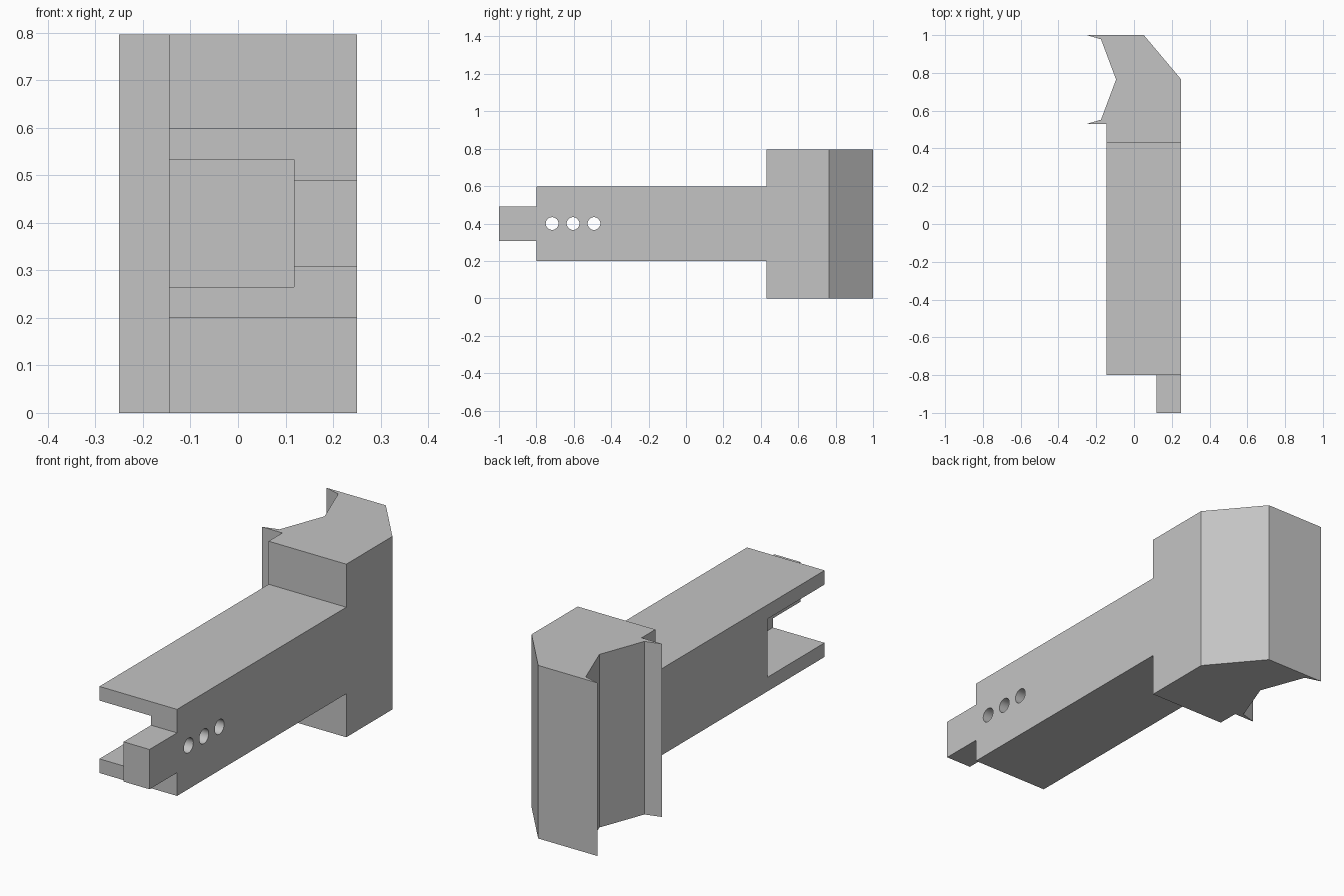
import bpy
import bmesh
import math

cube = bpy.data.objects.get("Cube")
if cube:
    bpy.data.objects.remove(cube, do_unlink=True)

grey = bpy.data.materials.new("plain grey")
grey.use_nodes = True
colour = (0.55, 0.55, 0.55, 1)
grey.diffuse_color = colour
grey.node_tree.nodes["Principled BSDF"].inputs["Base Color"].default_value = colour


def prism(name, outline, z0, z1):
    """Extrude an outline in the xy plane from z0 to z1."""
    bm = bmesh.new()
    base = bm.faces.new([bm.verts.new((x, y, z0)) for x, y in outline])
    top = bmesh.ops.extrude_face_region(bm, geom=[base])["geom"]
    verts = [v for v in top if isinstance(v, bmesh.types.BMVert)]
    bmesh.ops.translate(bm, verts=verts, vec=(0, 0, z1 - z0))
    bmesh.ops.recalc_face_normals(bm, faces=bm.faces)
    mesh = bpy.data.meshes.new(name)
    bm.to_mesh(mesh)
    bm.free()
    mesh.materials.append(grey)
    obj = bpy.data.objects.new(name, mesh)
    bpy.context.collection.objects.link(obj)
    return obj


def box(name, x0, x1, y0, y1, z0, z1):
    return prism(name, [(x0, y0), (x1, y0), (x1, y1), (x0, y1)], z0, z1)


def cut(target, cutter):
    """Subtract a cutter, apply the result and remove the cutter."""
    mod = target.modifiers.new("cut", 'BOOLEAN')
    mod.operation = 'DIFFERENCE'
    mod.solver = 'EXACT'
    mod.object = cutter
    bpy.context.view_layer.objects.active = target
    bpy.ops.object.modifier_apply(modifier=mod.name)
    bpy.data.objects.remove(cutter, do_unlink=True)


left, right, wall = -0.145, 0.25, 0.118
arm_front, arm_back = -0.8, 0.43

# Arm with a slot open at its end and side
arm = box("arm", left, right, arm_front, arm_back, 0.2, 0.598)
cut(arm, box("slot_cutter", left - 0.1, wall, arm_front - 0.1, -0.385, 0.265, 0.533))

# Row of pin holes through the remaining side wall
for y in (-0.716, -0.604, -0.492):
    bpy.ops.mesh.primitive_cylinder_add(
        vertices=32, radius=0.034, depth=0.3,
        location=(0.2, y, 0.4), rotation=(0, math.pi / 2, 0))
    hole = bpy.context.object
    hole.data.materials.append(grey)
    cut(arm, hole)

bpy.ops.object.select_all(action='DESELECT')
arm.select_set(True)
bpy.context.view_layer.objects.active = arm
bpy.ops.object.shade_smooth_by_angle(angle=math.radians(30))

# Tongue reaching forward from the side wall
box("tongue", wall, right, -1, arm_front, 0.307, 0.49)

# Tall head with a notched, two-pronged side and one chamfered corner
head_outline = [
    (left, arm_back), (right, arm_back), (right, 0.765), (0.052, 1),
    (-0.25, 1), (-0.175, 0.978), (-0.095, 0.765), (-0.175, 0.552),
    (-0.25, 0.53), (left, 0.53),
]
prism("head", head_outline, 0, 0.796)
